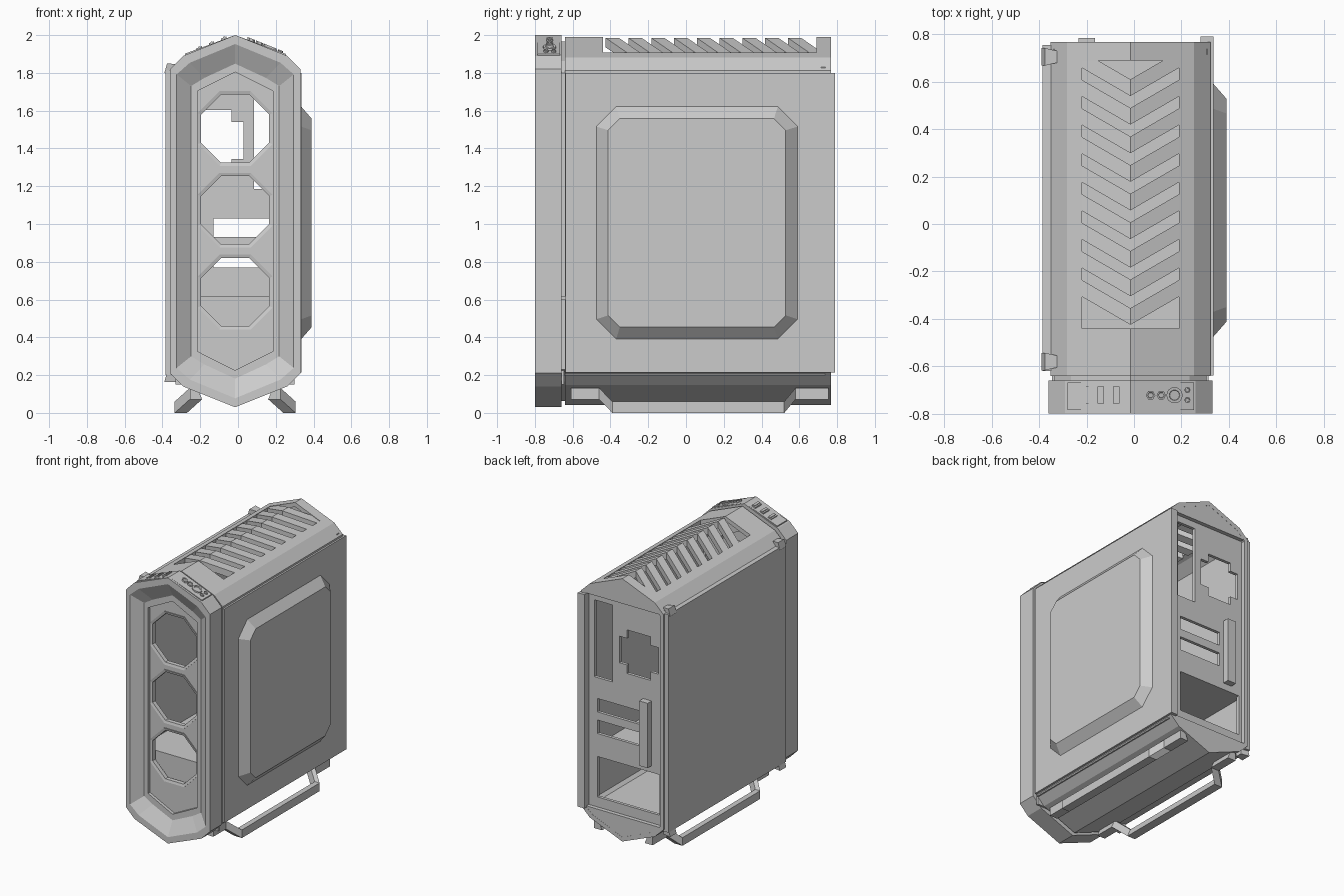
import bpy, bmesh, math

if "Cube" in bpy.data.objects:
    bpy.data.objects.remove(bpy.data.objects["Cube"])

grey = bpy.data.materials.new("case grey")
grey.use_nodes = True
grey.diffuse_color = (0.6, 0.6, 0.6, 1)
grey.node_tree.nodes["Principled BSDF"].inputs["Base Color"].default_value = (0.6, 0.6, 0.6, 1)

CX = -0.015          # middle plane of the case


def loft(name, rings, loop=False):
    """Skin a list of equal rings; cap the ends, or join last to first."""
    bm = bmesh.new()
    rows = [[bm.verts.new(p) for p in r] for r in rings]
    n = len(rows[0])
    pairs = list(zip(rows, rows[1:]))
    if loop:
        pairs.append((rows[-1], rows[0]))
    else:
        bm.faces.new(rows[0])
        bm.faces.new(rows[-1])
    for a, b in pairs:
        for i in range(n):
            j = (i + 1) % n
            bm.faces.new((a[i], a[j], b[j], b[i]))
    bmesh.ops.recalc_face_normals(bm, faces=bm.faces)
    me = bpy.data.meshes.new(name)
    bm.to_mesh(me)
    bm.free()
    me.materials.append(grey)
    ob = bpy.data.objects.new(name, me)
    bpy.context.collection.objects.link(ob)
    return ob


def at_y(pts, y):
    return [(x, y, z) for x, z in pts]


def prism(name, pts, y0, y1):
    return loft(name, [at_y(pts, y0), at_y(pts, y1)])


def box(name, x0, x1, y0, y1, z0, z1):
    return prism(name, [(x0, z0), (x1, z0), (x1, z1), (x0, z1)], y0, y1)


def cut(ob, *cutters):
    for c in cutters:
        m = ob.modifiers.new("cut", "BOOLEAN")
        m.operation, m.solver, m.object = "DIFFERENCE", "EXACT", c
        bpy.context.view_layer.objects.active = ob
        bpy.ops.object.modifier_apply(modifier=m.name)
        bpy.data.objects.remove(c)


def outline(d):
    """Pointed case outline, inset by d."""
    half = [(0, 2 - 1.35 * d), (0.275 - d, 1.89 - 1.04 * d), (0.345 - d, 1.82 - 0.8 * d)]
    top = half + [(-x, z) for x, z in half[:0:-1]]
    right, left = half[1:], [(-x, z) for x, z in half[:0:-1]]
    low = [(x, 2.03 - z) for x, z in right[::-1]] + [(0, 2.03 - half[0][1])] \
        + [(-x, 2.03 - z) for x, z in right]
    return [(CX + x, z) for x, z in [half[0]] + right + low + left]


def tube(name, d0, d1, y0, y1):
    a, b = outline(d0), outline(d1)
    return loft(name, [at_y(a, y0), at_y(a, y1), at_y(b, y1), at_y(b, y0)], True)


def octagon(h, c):
    return [(-h + c, -h), (h - c, -h), (h, -h + c), (h, h - c),
            (h - c, h), (-h + c, h), (-h, h - c), (-h, -h + c)]


# Body shell with the roof opening
body = tube("body_shell", 0.008, 0.032, -0.64, 0.768)
cut(body, box("roof_cutter", CX - 0.205, CX + 0.205, -0.44, 0.69, 1.84, 2.1))
tube("front_neck", 0.025, 0.05, -0.67, -0.63)

# Chevron louvres following the roof
for i in range(9):
    y = -0.425 + i * 0.1206
    rings = []
    for x in (-0.208, 0, 0.208):
        ys, z = y + 0.58 * abs(x), 1.985 - 0.4 * abs(x)
        rings.append([(CX + x, ys, z), (CX + x, ys + 0.07, z),
                      (CX + x, ys + 0.07, z - 0.05), (CX + x, ys, z - 0.05)])
    loft("roof_louvre", rings)

# Front frame: lip, sloped recess and opening
steps = [(0, -0.66), (0, -0.8), (0.035, -0.8), (0.112, -0.745), (0.145, -0.745), (0.145, -0.66)]
loft("front_frame", [at_y(outline(d), y) for d, y in steps], True)

# Front panel with three octagonal fan holes and rims
panel = prism("front_panel", outline(0.14), -0.722, -0.70)
for z in (1.505, 1.073, 0.64):
    def octo(h):
        return [(CX + x, z + w) for x, w in octagon(h, h * 0.586)]
    cut(panel, prism("fan_cutter", octo(0.181), -0.8, -0.6))
    loft("fan_rim", [at_y(octo(0.198), -0.715), at_y(octo(0.198), -0.727),
                     at_y(octo(0.18), -0.722), at_y(octo(0.18), -0.69)], True)

# Raised control strip over the frame roof
def roof_plate(name, x0, x1, y0, y1, lift, sink=0.01):
    xs = [x0] + ([0] if x0 < 0 < x1 else []) + [x1]
    rings = []
    for x in xs:
        z = 2 - 0.4 * abs(x) + lift
        rings.append([(CX + x, y0, z - sink), (CX + x, y1, z - sink),
                      (CX + x, y1, z), (CX + x, y0, z)])
    return loft(name, rings)


strip = roof_plate("control_strip", -0.265, 0.268, -0.785, -0.668, 0.0, 0.03)
strip.location.z = 0.008
strip.data.vertices[4].co.z -= 0
for v in strip.data.vertices:            # keep the ridge level with the frame
    if abs(v.co.x - CX) < 0.001:
        v.co.z -= 0.008
for x in (-0.19, -0.125, -0.06):
    roof_plate("port", x - 0.014, x + 0.014, -0.757, -0.685, 0.012)
    roof_plate("port_tongue", x - 0.005, x + 0.005, -0.75, -0.692, 0.016)


def button(x, y, r, n):
    rings = []
    for rad, dz in ((r, 0), (r, 0.016), (r * 0.65, 0.016), (r * 0.6, 0.011)):
        ring = []
        for k in range(n):
            a = k * math.tau / n
            px = x + rad * math.cos(a)
            ring.append((CX + px, y + rad * math.sin(a), 2 - 0.4 * px + dz))
        rings.append(ring)
    loft("button", rings)


for x, y, r, n in ((0.085, -0.722, 0.02, 6), (0.13, -0.722, 0.02, 6), (0.186, -0.722, 0.034, 16),
                   (0.24, -0.7, 0.013, 8), (0.24, -0.742, 0.013, 8)):
    button(x, y, r, n)

# Rear: pointed end caps and a recessed plate with openings
edge = outline(0.02)
top_cap = [p for p in edge if p[1] > 1.7]
prism("rear_top_cap", top_cap, 0.735, 0.767)
prism("rear_bottom_cap", [(x, 2.03 - z) for x, z in top_cap], 0.735, 0.767)
rear = box("rear_plate", CX - 0.325, CX + 0.325, 0.715, 0.738, 0.2, 1.83)
openings = [(0.085, 0.235, 1.185, 1.755), (-0.13, 0.21, 0.93, 1.03), (-0.13, 0.21, 0.77, 0.87),
            (-0.3, 0.21, 0.3, 0.6), (-0.225, -0.034, 1.28, 1.603), (-0.29, 0.03, 1.343, 1.54)]
cut(rear, *[box("rear_cutter", a, b, 0.6, 0.9, c, d) for a, b, c, d in openings])
box("slot_cover", -0.235, -0.165, 0.73, 0.785, 0.65, 1.13)
for x0, x1, y1 in ((0.28, 0.335, 0.79), (-0.352, -0.325, 0.768)):
    box("rear_post", x0, x1, 0.73, y1, 0.215, 1.8)

# Inner power supply shroud
box("shroud_top", -0.345, 0.315, -0.66, 0.72, 0.6, 0.615)
box("shroud_front", -0.33, 0.3, -0.66, -0.645, 0.15, 0.615)
box("shroud_floor", -0.345, 0.315, -0.64, 0.73, 0.2, 0.215)

# Right-hand panel with bevelled bulge
box("bulged_side_panel", 0.312, 0.335, -0.638, 0.79, 0.215, 1.8)


def bulge_ring(x, inset, c):
    hy, hz = 0.533 - inset, 0.615 - inset
    pts = [(-hy + c, -hz), (hy - c, -hz), (hy, -hz + c), (hy, hz - c),
           (hy - c, hz), (-hy + c, hz), (-hy, hz - c), (-hy, -hz + c)]
    return [(x, 0.058 + y, 1.006 + z) for y, z in pts]


loft("side_bulge", [bulge_ring(0.325, 0, 0.105), bulge_ring(0.335, 0, 0.105),
                    bulge_ring(0.39, 0.063, 0.062)])

# Plain hinged panel
box("hinged_side_panel", -0.385, -0.345, -0.62, 0.755, 0.2, 1.815)
for y in (-0.58, 0.705):
    for z in (1.825, 0.19):
        hinge = [[(-0.39, y + s * 0.037, z - 0.026), (-0.325, y + s * 0.025, z - 0.026),
                  (-0.325, y + s * 0.025, z + 0.02), (-0.375, y + s * 0.037, z + 0.026)]
                 for s in (-1, 1)]
        loft("hinge", hinge)

# Two bent foot rails, mirrored
path = [(0.205, -0.61, 0.102), (0.205, -0.46, 0.102), (0.285, -0.39, 0.03),
        (0.285, 0.52, 0.03), (0.205, 0.58, 0.102), (0.205, 0.755, 0.102)]
section = [(-0.03, -0.03), (0.035, -0.03), (0.035, 0.03), (-0.005, 0.03)]
for side in (-1, 1):
    loft("foot_rail", [[(CX + side * (x + a), y, z + b) for a, b in section] for x, y, z in path])
